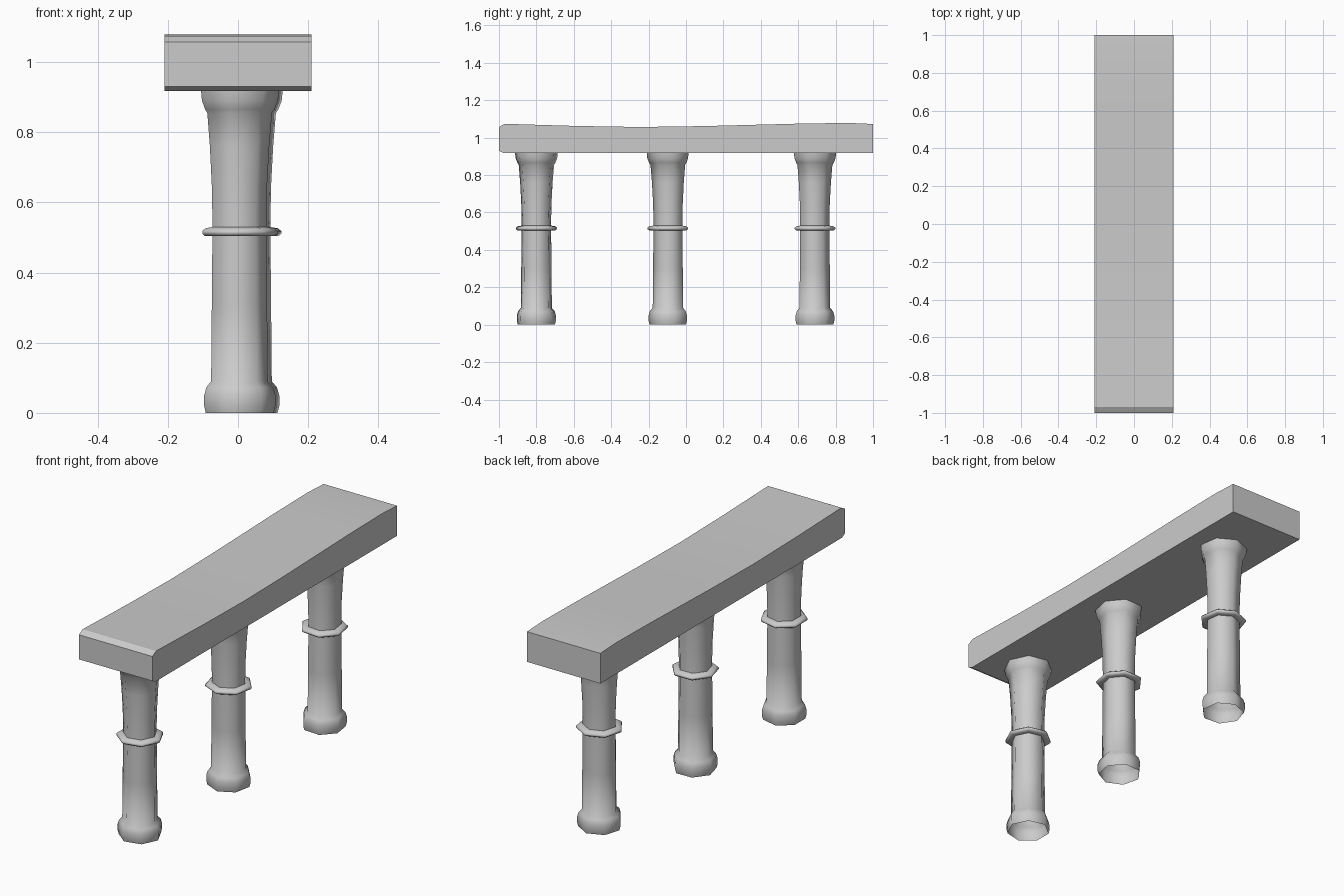
import bpy, bmesh, math

if "Cube" in bpy.data.objects:
    bpy.data.objects.remove(bpy.data.objects["Cube"])

SIDES = 7


def finish(name, bm, angle):
    bmesh.ops.recalc_face_normals(bm, faces=bm.faces)
    mesh = bpy.data.meshes.new(name)
    bm.to_mesh(mesh)
    bm.free()
    ob = bpy.data.objects.new(name, mesh)
    bpy.context.collection.objects.link(ob)
    bpy.ops.object.select_all(action='DESELECT')
    ob.select_set(True)
    bpy.context.view_layer.objects.active = ob
    bpy.ops.object.shade_smooth_by_angle(angle=math.radians(angle))
    return ob


def lathe(name, profile, x, y, turn):
    # Few-sided, open-ended turned shape
    bm = bmesh.new()
    rings = []
    for r, z in profile:
        rings.append([bm.verts.new((x + r * math.cos(turn + i * math.tau / SIDES),
                                    y + r * math.sin(turn + i * math.tau / SIDES), z))
                      for i in range(SIDES)])
    for a, b in zip(rings, rings[1:]):
        for i in range(SIDES):
            j = (i + 1) % SIDES
            bm.faces.new((a[i], a[j], b[j], b[i]))
    return finish(name, bm, 65)


# Worn stone slab: side profile extruded across the width
slab = [(-1, 0.93), (-0.975, 0.917), (1, 0.917), (1, 1.073), (0.87, 1.079),
        (0.6, 1.075), (0.1, 1.062), (-0.25, 1.057), (-0.6, 1.063),
        (-0.97, 1.074), (-1, 1.057)]
bm = bmesh.new()
face = bm.faces.new([bm.verts.new((-0.21, y, z)) for y, z in slab])
ext = bmesh.ops.extrude_face_region(bm, geom=[face])
bmesh.ops.translate(bm, vec=(0.42, 0, 0),
                    verts=[v for v in ext['geom'] if isinstance(v, bmesh.types.BMVert)])
finish("top_slab", bm, 20)

# Columns: foot, shaft, flared capital, and a thin collar round the middle
column = [(0.102, 0.0), (0.107, 0.02), (0.107, 0.05), (0.1, 0.073), (0.085, 0.09),
          (0.083, 0.3), (0.081, 0.5), (0.081, 0.56), (0.083, 0.65), (0.089, 0.76),
          (0.097, 0.855), (0.104, 0.865), (0.114, 0.89), (0.117, 0.918)]
collar = [(0.08, 0.505), (0.104, 0.504), (0.113, 0.511), (0.113, 0.518),
          (0.104, 0.526), (0.08, 0.53)]
spots = [("front", 0.0, -0.80, 0.0), ("middle", 0.014, -0.093, 0.25), ("back", 0.012, 0.686, 0.6)]
for label, x, y, turn in spots:
    lathe(label + "_column", column, x, y, turn)
    lathe(label + "_collar", collar, x, y, turn)
